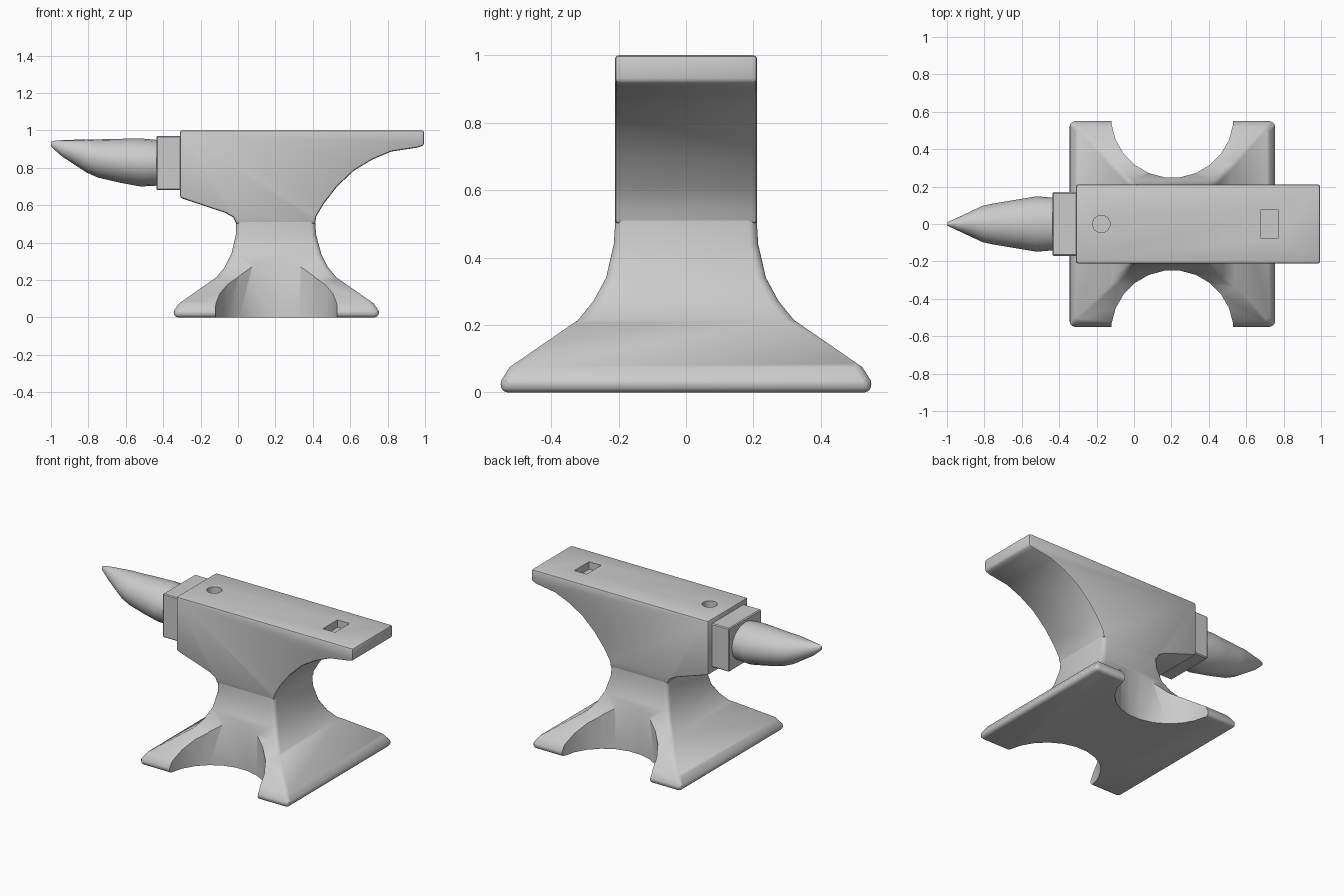
import bpy, bmesh, math

cube = bpy.data.objects.get("Cube")
if cube:
    bpy.data.objects.remove(cube, do_unlink=True)

steel = bpy.data.materials.new("grey steel")
steel.use_nodes = True
GREY = (0.6, 0.6, 0.6, 1)
steel.diffuse_color = GREY
steel.node_tree.nodes["Principled BSDF"].inputs["Base Color"].default_value = GREY


def loft(name, rings):
    """Skin matching rings of points and close both ends."""
    bm = bmesh.new()
    loops = [[bm.verts.new(p) for p in ring] for ring in rings]
    for a, b in zip(loops, loops[1:]):
        for i in range(len(a)):
            j = (i + 1) % len(a)
            bm.faces.new((a[i], a[j], b[j], b[i]))
    bm.faces.new(loops[0])
    bm.faces.new(loops[-1])
    bmesh.ops.recalc_face_normals(bm, faces=bm.faces)
    mesh = bpy.data.meshes.new(name)
    bm.to_mesh(mesh)
    bm.free()
    mesh.materials.append(steel)
    obj = bpy.data.objects.new(name, mesh)
    bpy.context.collection.objects.link(obj)
    return obj


def block(name, x0, x1, y, z0, z1):
    return loft(name, [[(x0, -y, z), (x1, -y, z), (x1, y, z), (x0, y, z)] for z in (z0, z1)])


def round_column(name, x, y, radius, z0, z1, sides):
    turns = [math.tau * (i + 0.5) / sides for i in range(sides)]
    return loft(name, [[(x + radius * math.cos(t), y + radius * math.sin(t), z) for t in turns]
                       for z in (z0, z1)])


def bevel(obj, width, angle, segments=2):
    mod = obj.modifiers.new("soft edges", "BEVEL")
    mod.width, mod.segments = width, segments
    mod.limit_method, mod.angle_limit = "ANGLE", math.radians(angle)


def cut(obj, cutter):
    mod = obj.modifiers.new("cut", "BOOLEAN")
    mod.operation, mod.solver, mod.object = "DIFFERENCE", "EXACT", cutter
    cutter.hide_render = True
    cutter.hide_viewport = True


def finish(obj, angle=35):
    """Apply the modifiers, then smooth while keeping hard edges."""
    bpy.ops.object.select_all(action="DESELECT")
    obj.select_set(True)
    bpy.context.view_layer.objects.active = obj
    for mod in list(obj.modifiers):
        bpy.ops.object.modifier_apply(modifier=mod.name)
    bpy.ops.object.shade_smooth_by_angle(angle=math.radians(angle))


# Flared base: height, left edge, right edge, half depth
stations = [(0, -0.345, 0.755, 0.553), (0.035, -0.343, 0.753, 0.548), (0.075, -0.315, 0.725, 0.523),
            (0.215, -0.115, 0.525, 0.32), (0.27, -0.07, 0.48, 0.275), (0.34, -0.035, 0.445, 0.237),
            (0.44, -0.012, 0.418, 0.214), (0.52, -0.012, 0.412, 0.209), (0.58, -0.03, 0.412, 0.208)]
base = loft("flared_base", [[(a, -y, z), (b, -y, z), (b, y, z), (a, y, z)]
                            for z, a, b, y in stations])
bevel(base, 0.025, 50, 3)

# Rounded notches between the feet, front and back
cutters = []
for side, label in ((-1, "front"), (1, "back")):
    cutters.append(round_column(label + "_notch_cutter", 0.205, side * 0.575, 0.328, -0.1, 0.5, 24))
    cut(base, cutters[-1])

# Head with the overhanging heel
outline = [(-0.31, 1), (0.995, 1), (0.995, 0.92), (0.96, 0.908), (0.82, 0.887), (0.72, 0.845),
           (0.62, 0.785), (0.53, 0.7), (0.46, 0.61), (0.418, 0.54), (0.412, 0.5),
           (-0.01, 0.5), (-0.025, 0.535), (-0.07, 0.56), (-0.31, 0.64)]
head = loft("head", [[(x, y, z) for x, z in outline] for y in (-0.211, 0.211)])
bevel(head, 0.012, 40)

# Tool holes in the top face
cutters.append(round_column("round_hole_cutter", -0.175, 0, 0.047, 0.95, 1.1, 12))
cutters.append(block("square_hole_cutter", 0.68, 0.77, 0.077, 0.95, 1.1))
for cutter in cutters[-2:]:
    cut(head, cutter)

# Collar between head and horn
collar = block("collar", -0.437, -0.3, 0.17, 0.68, 0.97)
bevel(collar, 0.006, 40, 1)

# Tapering horn: position, bottom, top, half width
sections = [(-0.42, 0.705, 0.948, 0.14), (-0.52, 0.7, 0.957, 0.148), (-0.63, 0.72, 0.955, 0.13),
            (-0.75, 0.748, 0.952, 0.11), (-0.81, 0.775, 0.952, 0.097), (-0.94, 0.86, 0.948, 0.036),
            (-0.985, 0.9, 0.944, 0.015), (-1, 0.914, 0.938, 0.008)]
turns = [math.tau * i / 16 for i in range(16)]
horn = loft("horn", [[(x, w * math.cos(t), (lo + hi) / 2 + (hi - lo) / 2 * math.sin(t)) for t in turns]
                     for x, lo, hi, w in sections])

for part in (base, head, collar, horn):
    finish(part)
for cutter in cutters:
    bpy.data.objects.remove(cutter, do_unlink=True)
